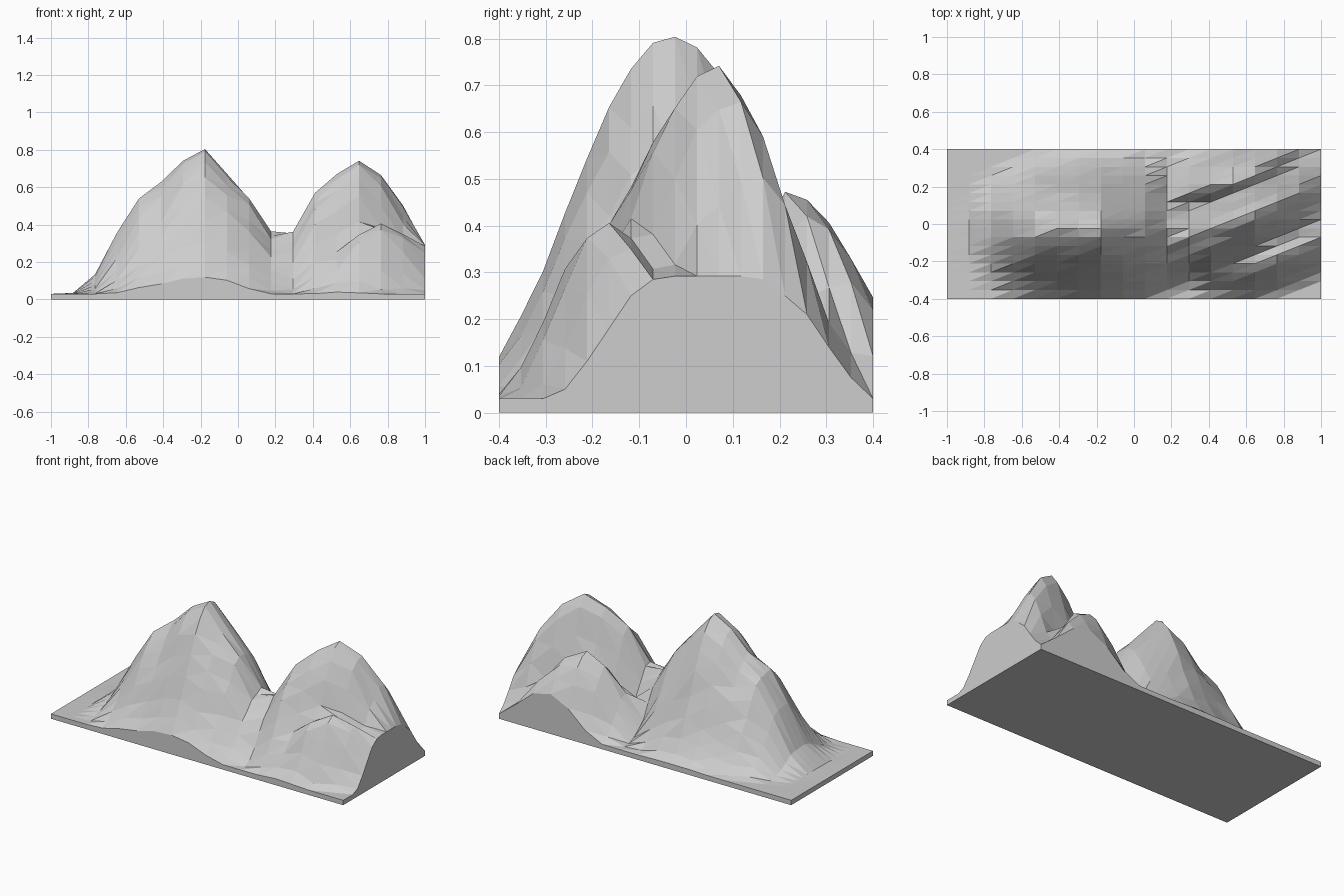
import bpy
import bmesh
import math
import random

if "Cube" in bpy.data.objects:
    bpy.data.objects.remove(bpy.data.objects["Cube"])

random.seed(4)
N = 18            # samples along each side
BASE = 0.03       # thickness of the flat ground

# Crest heights and half widths, left to right
MAIN_CREST = [.03, .035, .14, .36, .54, .62, .74, .806, .67, .55, .36, .18, .05] + [.03] * 5
MAIN_WIDTH = [.2, .25, .34, .41, .45, .465, .48, .48, .48, .44, .37, .32] + [.3] * 6
EAST_CREST = [.03] * 9 + [.12, .30, .355, .56, .67, .742, .665, .50, .292]
# Section where the range is cut off on the right side, front to back
EAST_END = [.03, .03, .03, .05, .11, .18, .25, .285, .292, .292,
            .292, .292, .285, .25, .21, .14, .075, .03]


def bell(d):
    """Rounded slope falling from 1 at the crest to 0 at the foot."""
    return math.cos(math.pi / 2 * min(abs(d), 1)) ** 2


def height(i, j, x, y):
    if i == N - 1:
        return EAST_END[j]
    # Main mountain, slightly steeper at the back
    dy = y + .025
    width = MAIN_WIDTH[i] * (1 if dy < 0 else .93 if i < 10 else .8)
    main = (MAIN_CREST[i] - BASE) * bell(dy / width)
    # East mountain, its crest slanting backwards to the right
    dy = y - .07 - .35 * (x - .647)
    width = .25 if dy > 0 else .31 if i < 12 else .40
    east = (EAST_CREST[i] - BASE) * bell(dy / width)
    # Slanted front foothill and the foothill cut by the back edge
    front = .38 * bell(math.hypot((x - .765) / .45,
                                  (y + .165 - .3 * (x - .765)) / .225))
    dy = y - .23
    back = .44 * bell(math.hypot((x - .53 - .8 * dy) / .44,
                                 dy / (.34 if dy > 0 else .24)))
    h = max(main, east, front, back)
    # Rock roughness, fading out on flat ground and at the summits
    rough = random.uniform(-.014, .014) * min(1, h / .15)
    if h > .6 or j in (0, N - 1):
        rough *= .2
    return BASE + max(0, h + rough)


# Terrain surface
bm = bmesh.new()
grid = []
for i in range(N):
    x = -1 + 2 * i / (N - 1)
    col = []
    for j in range(N):
        y = -.4 + .8 * j / (N - 1)
        col.append(bm.verts.new((x, y, height(i, j, x, y))))
    grid.append(col)
for i in range(N - 1):
    for j in range(N - 1):
        a, b = grid[i][j], grid[i + 1][j]
        c, d = grid[i + 1][j + 1], grid[i][j + 1]
        bm.faces.new((a, b, c))
        bm.faces.new((a, c, d))

# Vertical cut sides and flat underside
rim = ([grid[i][0] for i in range(N)] + [grid[-1][j] for j in range(1, N)]
       + [grid[i][-1] for i in range(N - 2, -1, -1)]
       + [grid[0][j] for j in range(N - 2, 0, -1)])
foot = [bm.verts.new((v.co.x, v.co.y, 0)) for v in rim]
for k in range(len(rim)):
    n = (k + 1) % len(rim)
    bm.faces.new((rim[k], foot[k], foot[n], rim[n]))
bm.faces.new(foot[::-1])
bmesh.ops.recalc_face_normals(bm, faces=bm.faces[:])

mesh = bpy.data.meshes.new("mountain_terrain")
bm.to_mesh(mesh)
bm.free()
terrain = bpy.data.objects.new("mountain_terrain", mesh)
bpy.context.collection.objects.link(terrain)

# Single stone colour
stone = bpy.data.materials.new("grey_stone")
stone.diffuse_color = (.61, .61, .61, 1)
stone.use_nodes = True
stone.node_tree.nodes["Principled BSDF"].inputs["Base Color"].default_value = stone.diffuse_color
mesh.materials.append(stone)
